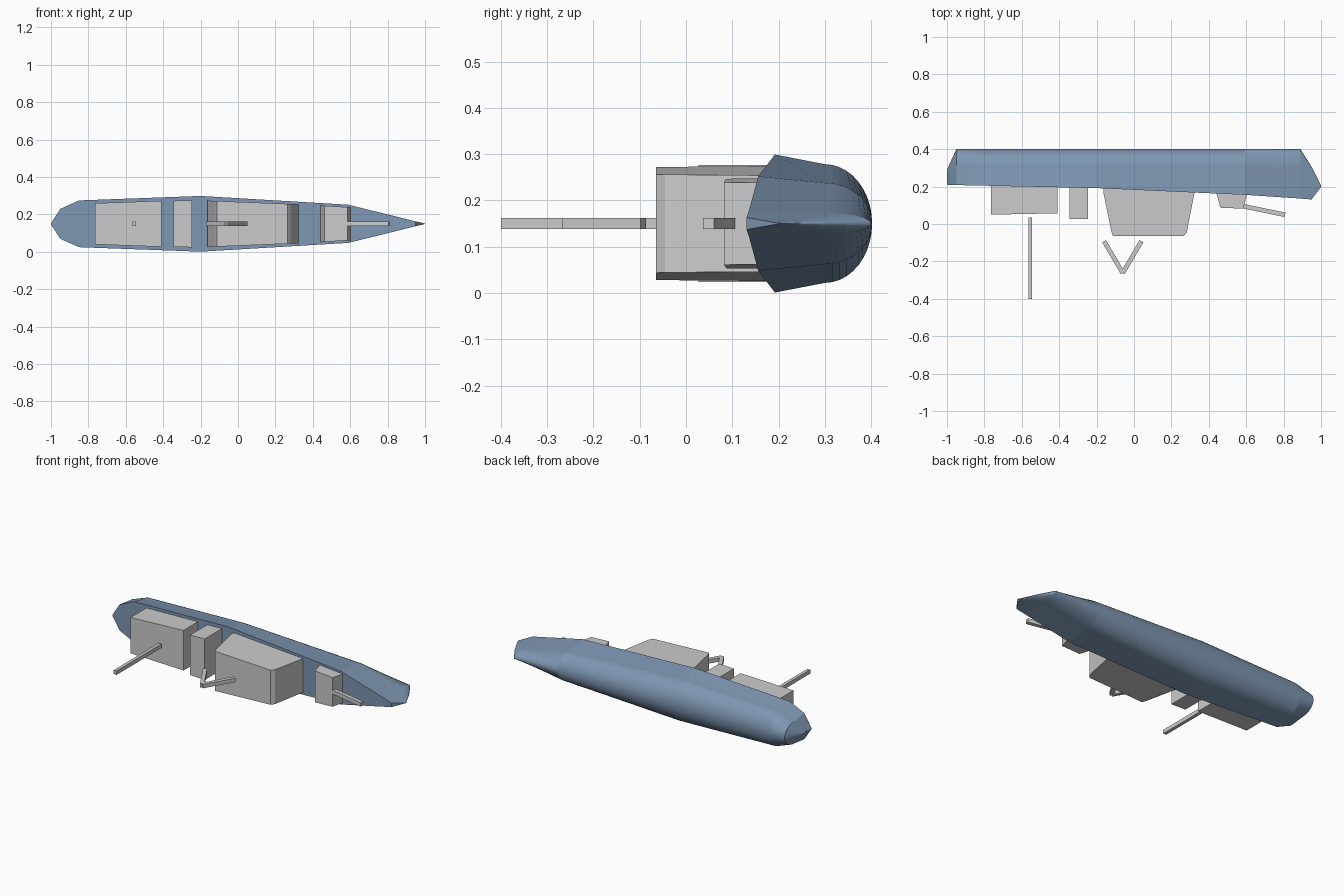
import bpy, bmesh, math
from mathutils import Vector

if "Cube" in bpy.data.objects:
    bpy.data.objects.remove(bpy.data.objects["Cube"])

MID = 0.15  # centreline height; the ship lies on its side, decks towards -y


def finish(name, bm):
    bmesh.ops.remove_doubles(bm, verts=bm.verts, dist=1e-5)
    bmesh.ops.recalc_face_normals(bm, faces=bm.faces)
    me = bpy.data.meshes.new(name)
    bm.to_mesh(me)
    bm.free()
    ob = bpy.data.objects.new(name, me)
    bpy.context.collection.objects.link(ob)
    return ob


def loft(name, rings):
    bm = bmesh.new()
    loops = [[bm.verts.new(p) for p in ring] for ring in rings]
    n = len(loops[0])
    for a, b in zip(loops, loops[1:]):
        for i in range(n):
            j = (i + 1) % n
            bm.faces.new((a[i], a[j], b[j], b[i]))
    bm.faces.new(loops[0])
    bm.faces.new(loops[-1])
    return finish(name, bm)


def section(x, half, deck, knuckle, keel, n=20):
    # flared straight sides down to the knuckle, then an elliptical bottom
    pts = [(x, deck, MID + half)]
    for i in range(n + 1):
        a = math.pi * i / n
        pts.append((x, knuckle + (keel - knuckle) * math.sin(a),
                    MID + 0.86 * half * math.cos(a)))
    pts.append((x, deck, MID - half))
    return pts


def block(name, profile, x0, w0, x1, w1):
    # x/y side profile given a half width that varies along x
    def w(x):
        return w0 + (w1 - w0) * (x - x0) / (x1 - x0)
    return loft(name, [[(x, y, MID + s * w(x)) for x, y in profile] for s in (-1, 1)])


def bar(name, a, b, t=0.012):
    a, b = Vector(a), Vector(b)
    d = (b - a).normalized()
    n = Vector((-d.y, d.x)) * t
    prof = [a + n, b + n, b - n, a - n]
    return loft(name, [[(p.x, p.y, MID + s * 0.012) for p in prof] for s in (-1, 1)])


# Hull: x, half beam, deck, knuckle, keel
stations = [
    (-1.0, 0.003, 0.21, 0.25, 0.29),
    (-0.95, 0.08, 0.208, 0.30, 0.40),
    (-0.85, 0.125, 0.206, 0.30, 0.402),
    (-0.2, 0.149, 0.192, 0.30, 0.402),
    (0.59, 0.102, 0.156, 0.30, 0.402),
    (0.89, 0.028, 0.136, 0.29, 0.40),
    (0.95, 0.013, 0.131, 0.23, 0.305),
    (1.0, 0.001, 0.198, 0.202, 0.206),
]
hull = loft("hull", [section(*s) for s in stations])
mat = bpy.data.materials.new("slate_blue")
mat.diffuse_color = (0.21, 0.31, 0.45, 1)
mat.use_nodes = True
mat.node_tree.nodes["Principled BSDF"].inputs["Base Color"].default_value = mat.diffuse_color
hull.data.materials.append(mat)

# Deck houses
block("aft_deckhouse", [(-0.765, 0.21), (-0.765, 0.05), (-0.41, 0.057), (-0.41, 0.21)],
      -0.765, 0.11, -0.41, 0.123)
block("funnel_house", [(-0.345, 0.205), (-0.345, 0.027), (-0.245, 0.027), (-0.245, 0.205)],
      -0.345, 0.123, -0.245, 0.126)
block("bridge", [(-0.163, 0.2), (-0.163, 0.165), (-0.122, -0.035), (-0.112, -0.065),
                 (0.265, -0.065), (0.282, -0.045), (0.325, 0.175), (0.325, 0.19)],
      -0.163, 0.124, 0.325, 0.104)
block("gun_house", [(0.438, 0.175), (0.462, 0.087), (0.585, 0.082), (0.605, 0.165)],
      0.438, 0.098, 0.605, 0.088)

# Gun barrel and masts
bar("gun_barrel", (0.585, 0.095), (0.808, 0.049))
bar("aft_mast", (-0.555, 0.035), (-0.555, -0.4), 0.01)
bar("mast_leg_aft", (-0.16, -0.092), (-0.06, -0.262))
bar("mast_leg_fore", (0.04, -0.092), (-0.06, -0.262))
